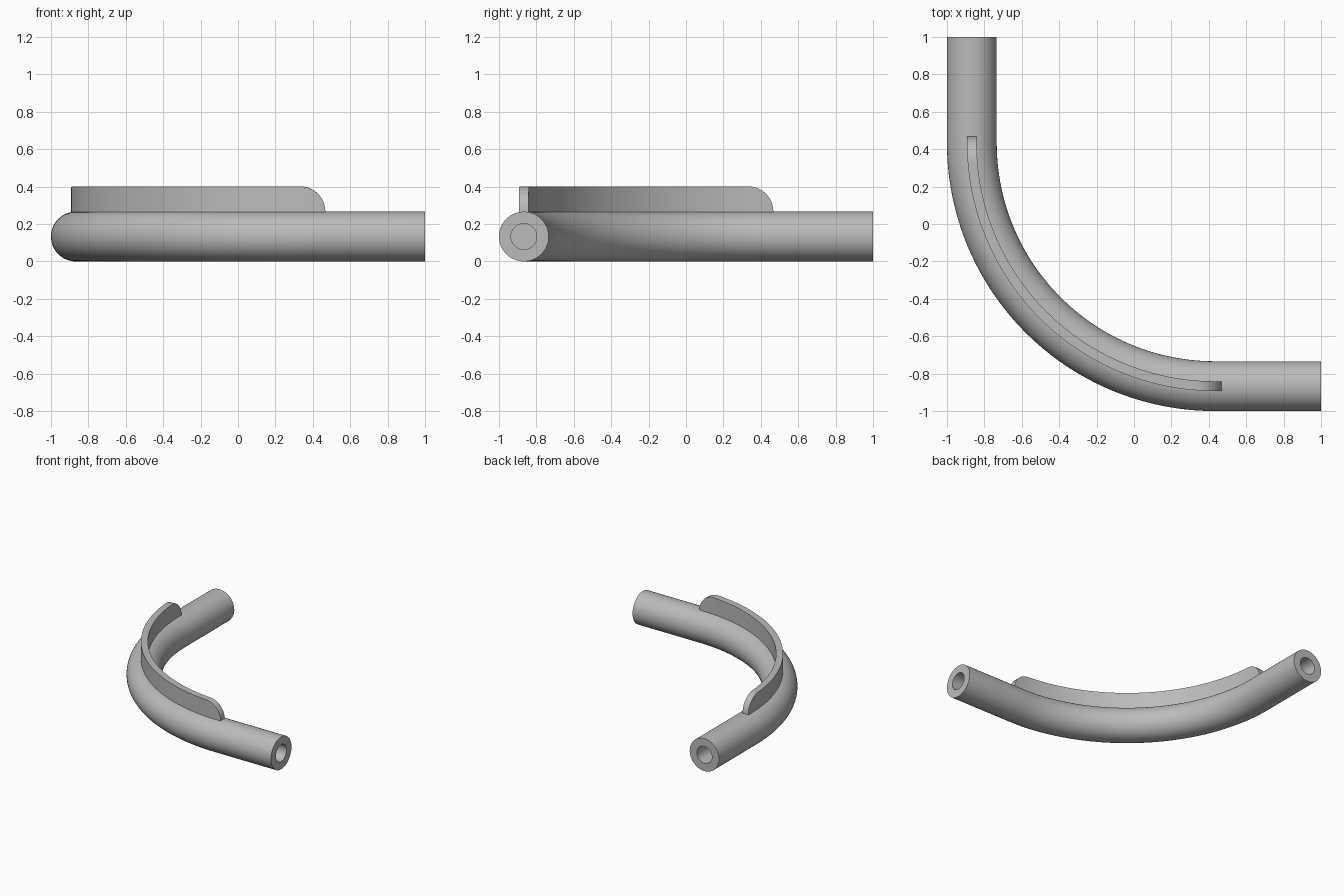
import bpy, bmesh, math
from mathutils import Vector

cube = bpy.data.objects.get("Cube")
if cube:
    bpy.data.objects.remove(cube, do_unlink=True)

TUBE_R, BORE_R, BORE_DEPTH = 0.133, 0.069, 0.4
BEND_R, CENTRE, STRAIGHT = 1.3, 0.433, 0.567
ARC = BEND_R * math.pi / 2
LENGTH = ARC + 2 * STRAIGHT
UP = Vector((0, 0, 1))

grey = bpy.data.materials.new("plain grey")
grey.use_nodes = True
colour = (0.5, 0.5, 0.5, 1)
grey.diffuse_color = colour
grey.node_tree.nodes["Principled BSDF"].inputs["Base Color"].default_value = colour


def path(s):
    """Point and outward side direction at distance s along the centre line."""
    t = min(max(s - STRAIGHT, 0), ARC)
    a = math.pi + t / BEND_R
    side = Vector((math.cos(a), math.sin(a), 0))
    tangent = Vector((-math.sin(a), math.cos(a), 0))
    centre = Vector((CENTRE, CENTRE, TUBE_R))
    return centre + side * BEND_R + tangent * (s - STRAIGHT - t), side


def skin(name, rings):
    """Join equal rings of points into a capped, smooth-shaded solid."""
    bm = bmesh.new()
    loops = [[bm.verts.new(p) for p in ring] for ring in rings]
    for a, b in zip(loops, loops[1:]):
        for i in range(len(a)):
            j = (i + 1) % len(a)
            bm.faces.new((a[i], a[j], b[j], b[i]))
    bm.faces.new(loops[0][::-1])
    bm.faces.new(loops[-1])
    bmesh.ops.recalc_face_normals(bm, faces=bm.faces)
    mesh = bpy.data.meshes.new(name)
    bm.to_mesh(mesh)
    bm.free()
    mesh.materials.append(grey)
    obj = bpy.data.objects.new(name, mesh)
    bpy.context.collection.objects.link(obj)
    bpy.ops.object.select_all(action="DESELECT")
    obj.select_set(True)
    bpy.context.view_layer.objects.active = obj
    bpy.ops.object.shade_smooth_by_angle(angle=math.radians(35))
    return obj


def circle(s, radius, sides=64):
    p, side = path(s)
    angles = [2 * math.pi * i / sides for i in range(sides)]
    return [p + radius * (side * math.cos(a) + UP * math.sin(a)) for a in angles]


# Bent tube with a blind bore in each end
bend = [STRAIGHT + ARC * i / 64 for i in range(65)]
stations = [(BORE_DEPTH, BORE_R), (0, BORE_R), (0, TUBE_R)]
stations += [(s, TUBE_R) for s in bend]
stations += [(LENGTH, TUBE_R), (LENGTH, BORE_R), (LENGTH - BORE_DEPTH, BORE_R)]
skin("bent_tube", [circle(s, r) for s, r in stations])

# Upright fin along the outside of the bend, with rounded upper ends
FIN_HALF, FIN_BASE, FIN_ROUND = 0.026, 0.115, 0.135
START = STRAIGHT - 0.034
END = LENGTH - START


def fin_section(s, top):
    p, side = path(s)
    corners = ((-1, FIN_BASE), (1, FIN_BASE), (1, top), (-1, top))
    return [p + side * FIN_HALF * k + UP * h for k, h in corners]


corner = [math.pi / 2 * i / 14 for i in range(15)]
ends = [(FIN_ROUND * (1 - math.cos(a)), TUBE_R + FIN_ROUND * math.sin(a)) for a in corner]
inner = START + FIN_ROUND
run = [inner + (END - FIN_ROUND - inner) * i / 60 for i in range(1, 60)]
profile = [(START + d, h) for d, h in ends]
profile += [(s, TUBE_R + FIN_ROUND) for s in run]
profile += [(END - d, h) for d, h in reversed(ends)]
skin("curved_fin", [fin_section(s, h) for s, h in profile])
